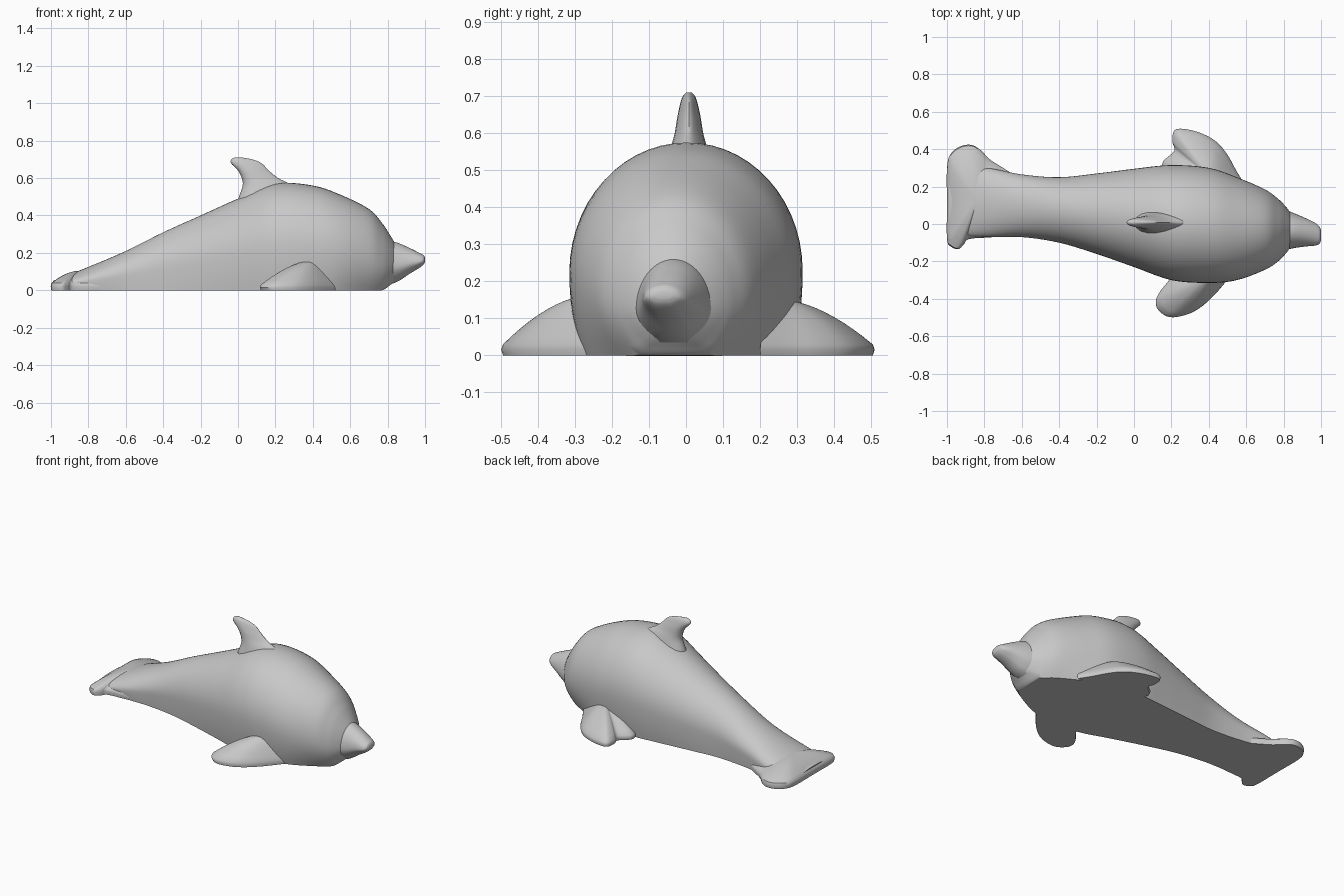
import bpy, bmesh, math

cube = bpy.data.objects.get("Cube")
if cube:
    bpy.data.objects.remove(cube)

grey = bpy.data.materials.new("light grey")
grey.use_nodes = True
COLOUR = (0.58, 0.58, 0.58, 1)
grey.diffuse_color = COLOUR
grey.node_tree.nodes["Principled BSDF"].inputs["Base Color"].default_value = COLOUR


def smooth_path(points, steps=5):
    """Catmull-Rom interpolation through tuples of any length."""
    out = []
    last = len(points) - 1
    for i in range(last):
        a, b = points[max(i - 1, 0)], points[i]
        c, d = points[i + 1], points[min(i + 2, last)]
        for s in range(steps):
            t = s / steps
            out.append(tuple(
                q + 0.5 * t * (r - p + t * (2 * p - 5 * q + 4 * r - w + t * (3 * (q - r) + w - p)))
                for p, q, r, w in zip(a, b, c, d)))
    out.append(points[last])
    return out


def loft(name, rings):
    """Skin a list of equally long closed rings and cap both ends."""
    bm = bmesh.new()
    rows = [[bm.verts.new(p) for p in ring] for ring in rings]
    n = len(rows[0])
    for lo, hi in zip(rows, rows[1:]):
        for i in range(n):
            j = (i + 1) % n
            bm.faces.new((lo[i], lo[j], hi[j], hi[i]))
    bm.faces.new(rows[0])
    bm.faces.new(rows[-1])
    bmesh.ops.recalc_face_normals(bm, faces=bm.faces)
    mesh = bpy.data.meshes.new(name)
    bm.to_mesh(mesh)
    bm.free()
    mesh.materials.append(grey)
    obj = bpy.data.objects.new(name, mesh)
    bpy.context.collection.objects.link(obj)
    bpy.ops.object.select_all(action='DESELECT')
    obj.select_set(True)
    bpy.context.view_layer.objects.active = obj
    bpy.ops.object.shade_smooth_by_angle(angle=math.radians(45))
    return obj


def section(x, y0, y1, top, bottom, base, arc=28, side=6):
    """Arched slice: half ellipse above, sides tucking in to the base width."""
    yc, w = (y0 + y1) / 2, (y1 - y0) / 2
    zc = bottom + 0.4 * (top - bottom)
    ring = [(x, yc + w * math.cos(math.pi * i / arc), zc + (top - zc) * math.sin(math.pi * i / arc))
            for i in range(arc + 1)]
    lower = []
    for i in range(1, side + 1):
        t = i / side
        lower.append((w * (1 - (1 - base) * t * t), zc + (bottom - zc) * t))
    ring += [(x, yc - h, z) for h, z in lower]
    ring += [(x, yc + h, z) for h, z in reversed(lower)]
    return ring


def paddle(name, outline, apex, edge, power):
    """Flat-bottomed fin swelling from its rim up to an apex."""
    rim = smooth_path(outline, 4)
    ax, ay, az = apex
    ring = lambda s, z: [(ax + (x - ax) * s, ay + (y - ay) * s, z) for x, y in rim]
    rings = [ring(0.98, 0), ring(1, edge * 0.6)]
    for i in range(10):
        s = 0.98 - i * 0.105
        rings.append(ring(s, edge + (az - edge) * (1 - s ** power)))
    return loft(name, rings)


# Body: x, right side, left side, top, bottom, base width fraction
body = [
    (-0.99, -0.06, 0.28, 0.05, 0, 0.95),
    (-0.8, -0.07, 0.30, 0.125, 0, 0.97),
    (-0.6, -0.07, 0.265, 0.21, 0, 0.98),
    (-0.4, -0.10, 0.25, 0.31, 0, 0.97),
    (-0.2, -0.16, 0.27, 0.40, 0, 0.95),
    (0, -0.23, 0.295, 0.49, 0, 0.93),
    (0.2, -0.30, 0.315, 0.57, 0, 0.92),
    (0.4, -0.315, 0.30, 0.56, 0, 0.9),
    (0.55, -0.30, 0.25, 0.51, 0, 0.85),
    (0.7, -0.245, 0.185, 0.435, 0, 0.72),
    (0.77, -0.20, 0.135, 0.36, 0, 0.6),
    (0.81, -0.16, 0.095, 0.30, 0.025, 0.5),
    (0.84, -0.12, 0.055, 0.25, 0.05, 0.45),
]
loft("body", [section(*s) for s in smooth_path(body)])

# Beak
beak = [
    (0.77, -0.15, 0.09, 0.27, 0.02, 0.4),
    (0.85, -0.13, 0.06, 0.255, 0.045, 0.35),
    (0.92, -0.12, 0.03, 0.225, 0.09, 0.35),
    (0.97, -0.115, 0.005, 0.20, 0.12, 0.35),
    (0.992, -0.105, -0.015, 0.188, 0.138, 0.4),
    (1.0, -0.085, -0.035, 0.175, 0.152, 0.5),
]
loft("beak", [section(*s) for s in smooth_path(beak)])

# Dorsal fin: height, rear x, front x, half thickness
fin = [
    (0.45, -0.01, 0.38, 0.07),
    (0.5, 0.005, 0.35, 0.06),
    (0.56, 0.025, 0.29, 0.046),
    (0.60, 0.02, 0.215, 0.036),
    (0.64, 0.0, 0.165, 0.03),
    (0.68, -0.038, 0.125, 0.022),
    (0.70, -0.035, 0.075, 0.015),
    (0.71, -0.02, 0.02, 0.006),
]
fin_rings = []
for z, x0, x1, w in smooth_path(fin, 4):
    angles = [math.tau * i / 20 for i in range(20)]
    fin_rings.append([((x0 + x1) / 2 + (x1 - x0) / 2 * math.cos(a),
                       0.008 + w * math.sin(a) * (1 - 0.4 * math.cos(a)), z) for a in angles])
loft("dorsal_fin", fin_rings)

# Flippers
paddle("left_flipper",
       [(0.60, 0.20), (0.55, 0.28), (0.5, 0.37), (0.44, 0.44), (0.36, 0.485), (0.27, 0.508),
        (0.215, 0.50), (0.205, 0.44), (0.215, 0.39), (0.15, 0.32), (0.2, 0.22)],
       (0.40, 0.26, 0.15), 0.025, 1.7)
paddle("right_flipper",
       [(0.56, -0.22), (0.49, -0.31), (0.42, -0.39), (0.35, -0.45), (0.28, -0.485), (0.19, -0.498),
        (0.13, -0.46), (0.117, -0.41), (0.14, -0.36), (0.18, -0.31), (0.25, -0.22)],
       (0.40, -0.27, 0.16), 0.025, 1.7)

# Tail flukes
paddle("tail_flukes",
       [(-0.62, 0.25), (-0.70, 0.30), (-0.77, 0.345), (-0.82, 0.395), (-0.87, 0.423), (-0.93, 0.415),
        (-0.98, 0.375), (-1.0, 0.30), (-1.0, 0.1), (-1.0, -0.08), (-0.98, -0.12), (-0.94, -0.135),
        (-0.91, -0.11), (-0.88, -0.08), (-0.75, -0.07), (-0.62, -0.05)],
       (-0.84, 0.13, 0.105), 0.035, 2)
